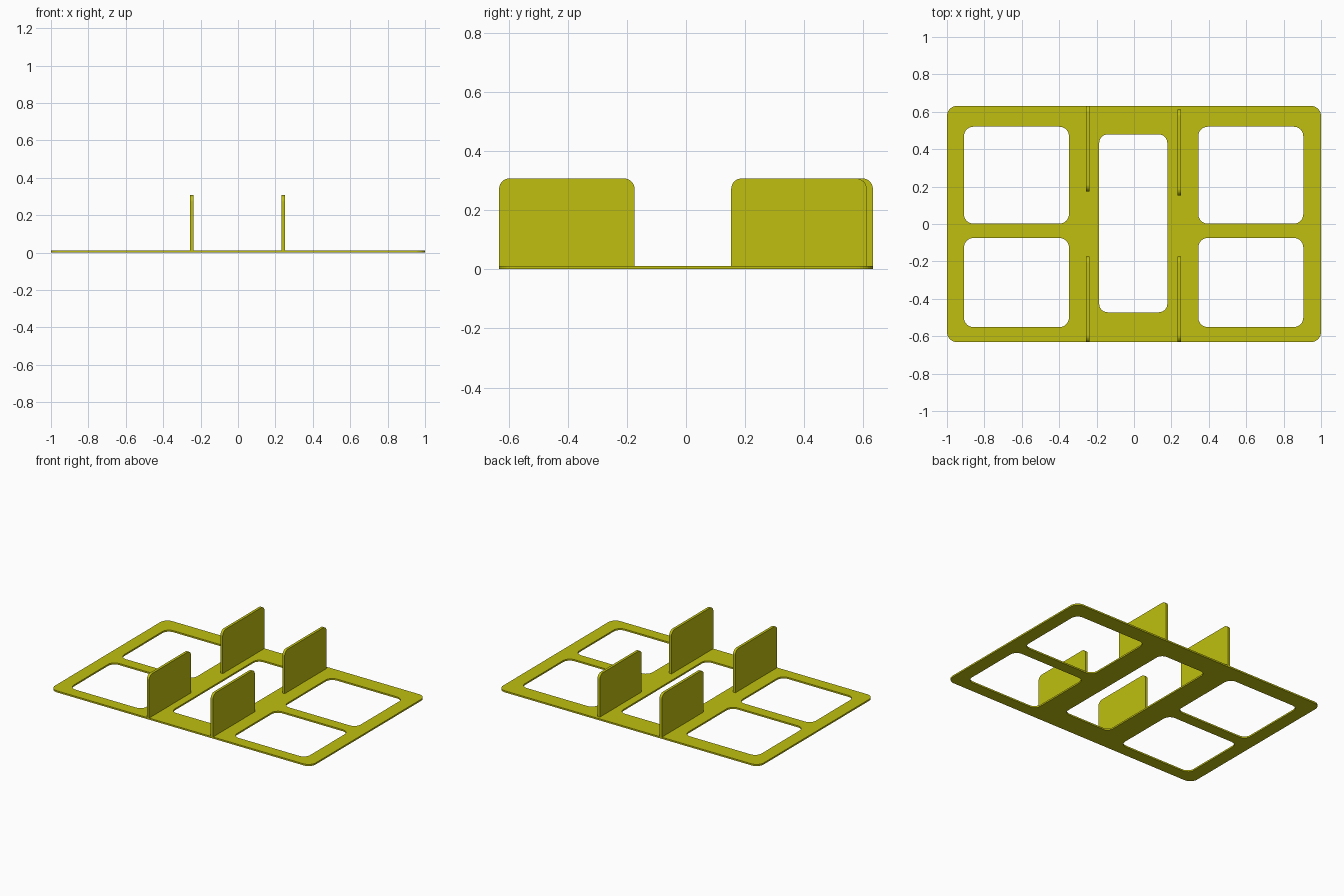
import bpy, bmesh, math
from mathutils import Matrix, Vector

if "Cube" in bpy.data.objects:
    bpy.data.objects.remove(bpy.data.objects["Cube"])

THICK = 0.011      # base plate thickness
HEIGHT = 0.307     # top of the dividers
WALL = 0.018       # divider thickness

mat = bpy.data.materials.new("mustard yellow")
mat.diffuse_color = (0.52, 0.52, 0.005, 1)
mat.use_nodes = True
mat.node_tree.nodes["Principled BSDF"].inputs["Base Color"].default_value = mat.diffuse_color


def outline(a0, a1, b0, b1, radii, steps=8):
    """Rounded rectangle; radii for corners (a1,b1), (a0,b1), (a0,b0), (a1,b0)."""
    pts = []
    corners = [(a1, b1, -1, -1), (a0, b1, 1, -1), (a0, b0, 1, 1), (a1, b0, -1, 1)]
    for k, ((a, b, sa, sb), r) in enumerate(zip(corners, radii)):
        if r == 0:
            pts.append((a, b))
            continue
        for i in range(steps + 1):
            t = math.pi / 2 * (k + i / steps)
            pts.append((a + sa * r + r * math.cos(t), b + sb * r + r * math.sin(t)))
    return pts


def slab(name, loops, depth, matrix=Matrix()):
    """Fill an outer loop with holes, then extrude along local z."""
    bm = bmesh.new()
    for pts in loops:
        vs = [bm.verts.new((a, b, 0)) for a, b in pts]
        for i, v in enumerate(vs):
            bm.edges.new((v, vs[i - 1]))
    bmesh.ops.triangle_fill(bm, edges=bm.edges[:], use_beauty=True, normal=Vector((0, 0, 1)))
    ext = bmesh.ops.extrude_face_region(bm, geom=bm.faces[:], use_keep_orig=True)
    verts = [g for g in ext["geom"] if isinstance(g, bmesh.types.BMVert)]
    bmesh.ops.translate(bm, verts=verts, vec=(0, 0, depth))
    bmesh.ops.transform(bm, matrix=matrix, verts=bm.verts[:])
    bmesh.ops.recalc_face_normals(bm, faces=bm.faces[:])
    me = bpy.data.meshes.new(name)
    bm.to_mesh(me)
    bm.free()
    me.materials.append(mat)
    ob = bpy.data.objects.new(name, me)
    bpy.context.collection.objects.link(ob)


# Base plate with four side openings and one long centre opening
loops = [outline(-1, 1, -0.632, 0.632, [0.055] * 4),
         outline(-0.186, 0.178, -0.472, 0.479, [0.045] * 4)]
for x0, x1 in ((-0.909, -0.348), (0.344, 0.905)):
    for y0, y1 in ((0.002, 0.52), (-0.551, -0.075)):
        loops.append(outline(x0, x1, y0, y1, [0.05] * 4))
slab("base_plate", loops, THICK)

# Upright dividers: profile in y-z, thickness along x, top corners rounded
dividers = {
    "front_left_divider": (-0.257, -0.632, -0.174),
    "front_right_divider": (0.233, -0.632, -0.174),
    "back_left_divider": (-0.257, 0.174, 0.632),
    "back_right_divider": (0.233, 0.153, 0.611),
}
for name, (x, y0, y1) in dividers.items():
    to_upright = Matrix(((0, 0, 1, x), (1, 0, 0, 0), (0, 1, 0, 0), (0, 0, 0, 1)))
    slab(name, [outline(y0, y1, THICK, HEIGHT, [0.035, 0.035, 0, 0])], WALL, to_upright)
